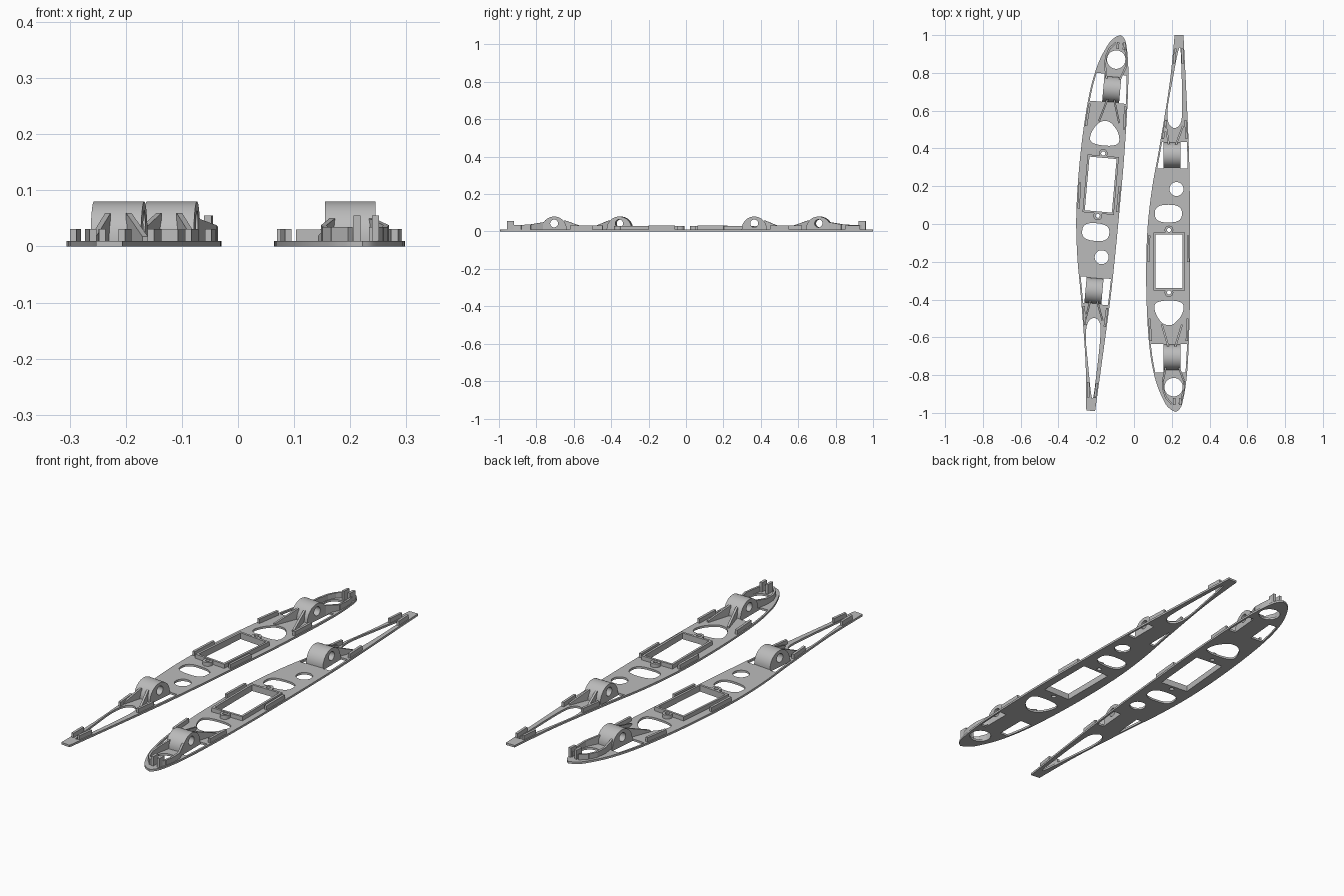
import bpy
import bmesh
from math import sin, cos, pi
from mathutils import Matrix, Vector

cube = bpy.data.objects.get("Cube")
if cube:
    bpy.data.objects.remove(cube, do_unlink=True)

grey = bpy.data.materials.new("plain_grey")
grey.use_nodes = True
grey.diffuse_color = (0.5, 0.5, 0.5, 1)
grey.node_tree.nodes["Principled BSDF"].inputs["Base Color"].default_value = (0.5, 0.5, 0.5, 1)

# The second rib is the first one mirrored lengthwise and slightly turned
first = Matrix.Identity(4)
second = (Matrix.Translation((-0.1775, 0.207, 0)) @ Matrix.Rotation(-0.088, 4, "Z")
          @ Matrix.Scale(-1, 4, (0, 1, 0)) @ Matrix.Translation((-0.185, 0.196, 0)))
RIBS = {"left": first, "right": second}
ALONG_X = Matrix(((0, 0, 1, 0), (1, 0, 0, 0), (0, 1, 0, 0), (0, 0, 0, 1)))
parts = []


def finish(name, bm):
    """Place one copy of the part on each rib."""
    bmesh.ops.remove_doubles(bm, verts=bm.verts, dist=0.00001)
    for side, placing in RIBS.items():
        copy = bm.copy()
        copy.transform(placing)
        bmesh.ops.recalc_face_normals(copy, faces=copy.faces)
        mesh = bpy.data.meshes.new(name)
        copy.to_mesh(mesh)
        copy.free()
        mesh.materials.append(grey)
        ob = bpy.data.objects.new(side + "_" + name, mesh)
        bpy.context.collection.objects.link(ob)
        parts.append(ob)
    bm.free()


def slab(name, loops, low, high, turn=Matrix.Identity(4)):
    """Extrude an outline, with the further loops cut out as holes."""
    curve = bpy.data.curves.new(name, "CURVE")
    curve.dimensions = "2D"
    curve.fill_mode = "BOTH"
    curve.extrude = (high - low) / 2
    for loop in loops:
        spline = curve.splines.new("POLY")
        spline.points.add(len(loop) - 1)
        for point, (u, v) in zip(spline.points, loop):
            point.co = (u, v, 0, 1)
        spline.use_cyclic_u = True
    ob = bpy.data.objects.new(name, curve)
    bpy.context.collection.objects.link(ob)
    mesh = bpy.data.meshes.new_from_object(
        ob.evaluated_get(bpy.context.evaluated_depsgraph_get()))
    bm = bmesh.new()
    bm.from_mesh(mesh)
    bpy.data.objects.remove(ob, do_unlink=True)
    bpy.data.curves.remove(curve)
    bpy.data.meshes.remove(mesh)
    bm.transform(turn @ Matrix.Translation((0, 0, (low + high) / 2)))
    finish(name, bm)


def wall(name, path, thick=0.01):
    """Upright wall along points (x, y, top height)."""
    bm = bmesh.new()
    for start, end in zip(path, path[1:]):
        a, b = Vector(start), Vector(end)
        across = Vector((a.y - b.y, b.x - a.x, 0)).normalized() * thick
        for v in bmesh.ops.create_cube(bm, size=1)["verts"]:
            base = a if v.co.x < 0 else b
            height = base.z if v.co.z > 0 else 0.005
            v.co = Vector((base.x, base.y, height)) + across * v.co.y
    finish(name, bm)


def smooth(points, closed=True, steps=6):
    """Catmull-Rom curve through the points."""
    pts = [Vector(p) for p in points]
    n = len(pts)
    pick = (lambda i: pts[i % n]) if closed else (lambda i: pts[min(max(i, 0), n - 1)])
    out = []
    for i in range(n if closed else n - 1):
        a, b, c, d = (pick(i + k) for k in (-1, 0, 1, 2))
        for s in range(steps):
            t = s / steps
            out.append(b + (c - a) * t / 2 + (2 * a - 5 * b + 4 * c - d) * t * t / 2
                       + (3 * b - a - 3 * c + d) * t ** 3 / 2)
    if not closed:
        out.append(pts[-1])
    return out


def oval(x, y, rx, ry=None, n=28, power=1):
    def soft(value):
        return abs(value) ** power * (1 if value > 0 else -1)
    return [(x + rx * soft(cos(2 * pi * i / n)), y + (ry or rx) * soft(sin(2 * pi * i / n)))
            for i in range(n)]


def box(x0, x1, y0, y1):
    return [(x0, y0), (x1, y0), (x1, y1), (x0, y1)]


# Rib outline, nose to tail on each side
tip = (0.222, -0.995)
lower = smooth([tip, (0.192, -0.98), (0.16, -0.94), (0.112, -0.82), (0.08, -0.635),
                (0.065, -0.345), (0.07, -0.05), (0.095, 0.185), (0.135, 0.41),
                (0.188, 0.74), (0.215, 1)], closed=False)
upper = smooth([tip, (0.241, -0.98), (0.258, -0.94), (0.278, -0.82), (0.29, -0.635),
                (0.297, -0.345), (0.297, -0.05), (0.295, 0.185), (0.29, 0.41),
                (0.275, 0.74), (0.262, 1)], closed=False)


def edge(side, y, inset):
    for a, b in zip(side, side[1:]):
        if a.y <= y <= b.y:
            x = a.x + (b.x - a.x) * (y - a.y) / (b.y - a.y)
            return x + inset if side is lower else x - inset


def side_opening(side, inner, y0, y1):
    ys = [y0 + (y1 - y0) * i / 6 for i in range(7)]
    return [(inner, y1), (inner, y0)] + [(edge(side, y, 0.009), y) for y in ys]


# Flat rib plate with its lightening holes
bay = box(0.114, 0.258, -0.34, -0.055)
screws = [(0.185, -0.032), (0.185, -0.363)]
triangle = smooth([(0.109, -0.43), (0.146, -0.408), (0.225, -0.408), (0.262, -0.43),
                   (0.252, -0.482), (0.215, -0.525), (0.187, -0.535), (0.151, -0.525),
                   (0.119, -0.482)])
teardrop = smooth([(0.241, 0.935), (0.252, 0.79), (0.255, 0.61), (0.247, 0.535),
                   (0.215, 0.508), (0.183, 0.535), (0.178, 0.61), (0.2, 0.74)])
holes = [bay, triangle, teardrop,
         oval(0.21, -0.864, 0.049), oval(0.225, 0.185, 0.037),
         oval(0.182, 0.055, 0.072, 0.047, power=0.75)]
holes += [oval(x, y, 0.011, n=16) for x, y in screws]
for side, inner in ((lower, 0.155), (upper, 0.245)):
    holes += [side_opening(side, inner, -0.785, -0.635), side_opening(side, inner, 0.295, 0.435)]
slab("rib_plate", [lower + upper[:0:-1]] + holes, 0, 0.01)

# Raised frame around the bay, with screw bosses
slab("bay_frame", [box(0.103, 0.269, -0.351, -0.044), bay], 0.005, 0.03)
for x, y in screws:
    slab("screw_boss", [oval(x, y, 0.023), oval(x, y, 0.011, n=16)], 0.005, 0.028)

# Domed spar bridges with a bore through them
for y in (-0.705, 0.365):
    dome = [(y + 0.067 * cos(pi * i / 24), 0.013 + 0.067 * sin(pi * i / 24)) for i in range(25)]
    dome = [(y + 0.067, 0.004)] + dome + [(y - 0.067, 0.004)]
    slab("spar_bridge", [dome, oval(y, 0.043, 0.021)], 0.155, 0.245, ALONG_X)

# Sloping gussets that spread out from the bridges
for near, far in (((0.182, -0.65), (0.147, -0.53)), ((0.218, -0.65), (0.255, -0.53)),
                  ((0.185, 0.42), (0.168, 0.52)), ((0.222, 0.42), (0.26, 0.52))):
    wall("gusset", [near + (0.06,), far + (0.018,)])

# Curved nose arms around the front hole, and end posts
wall("lower_nose_arm", [(0.168, -0.76, 0.05), (0.153, -0.83, 0.038), (0.155, -0.88, 0.035),
                        (0.17, -0.92, 0.035), (0.2, -0.953, 0.035)])
wall("upper_nose_arm", [(0.238, -0.76, 0.05), (0.264, -0.83, 0.038), (0.262, -0.88, 0.035),
                        (0.254, -0.92, 0.035), (0.238, -0.953, 0.035)])
for x in (0.212, 0.245):
    wall("nose_post", [(x, -0.957, 0.055), (x, -0.92, 0.055)], 0.013)

# Edge tabs along both sides
for side in (lower, upper):
    for y0, y1 in ((-0.62, -0.5), (-0.2, -0.06), (0.45, 0.55), (0.85, 0.93)):
        wall("edge_tab", [(edge(side, y, 0.011), y, 0.031) for y in (y0, y1)], 0.012)

bpy.ops.object.select_all(action="DESELECT")
for ob in parts:
    ob.select_set(True)
bpy.context.view_layer.objects.active = parts[0]
bpy.ops.object.shade_smooth_by_angle()
